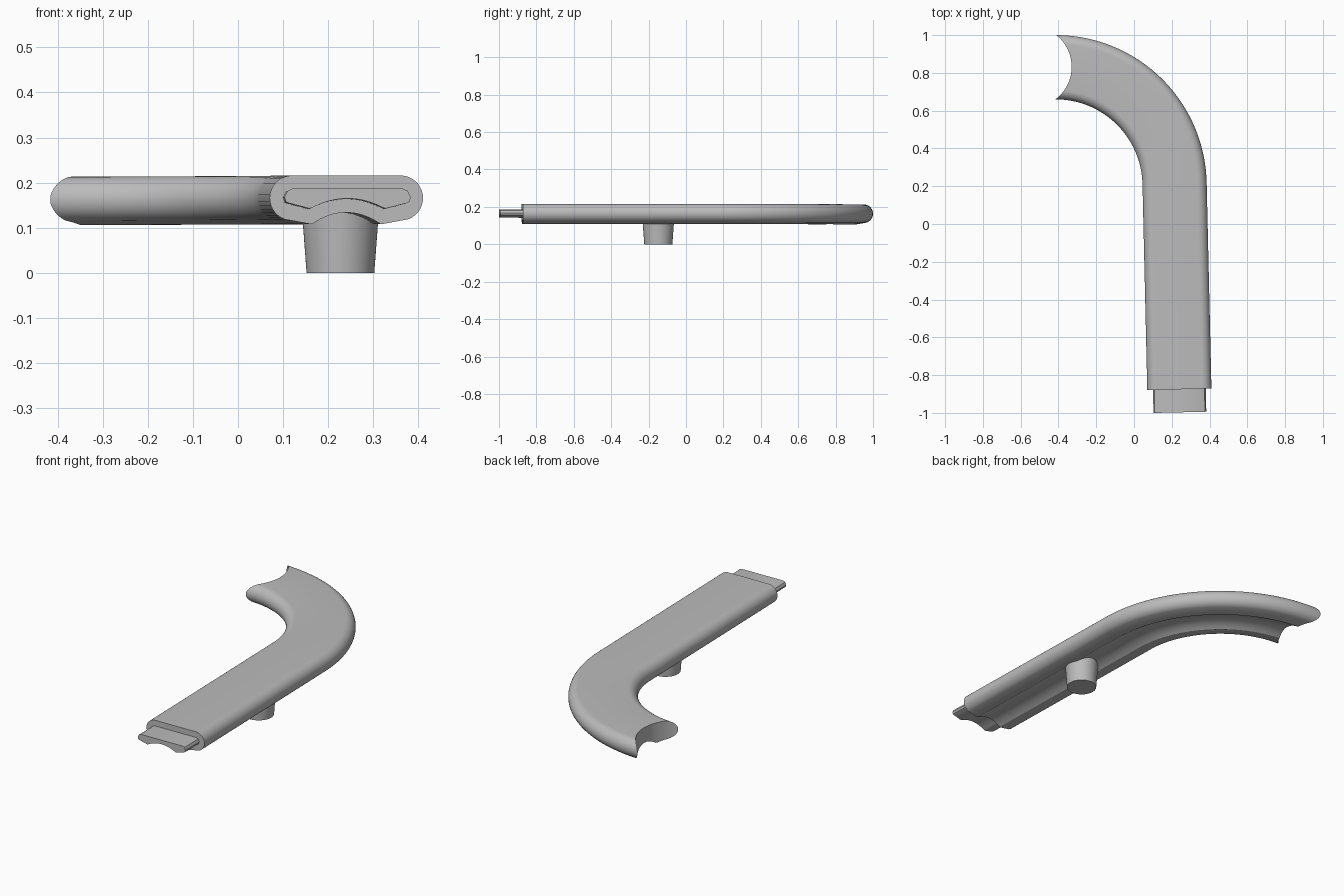
import bpy, bmesh, math
from mathutils import Vector

cube = bpy.data.objects.get("Cube")
if cube:
    bpy.data.objects.remove(cube, do_unlink=True)

grey = bpy.data.materials.new("plain grey")
grey.use_nodes = True
grey.diffuse_color = (0.5, 0.5, 0.5, 1)
grey.node_tree.nodes["Principled BSDF"].inputs["Base Color"].default_value = (0.5, 0.5, 0.5, 1)

# Centre line: a straight run, then a quarter bend
BEND_CENTRE = Vector((-0.415, 0.2))
BEND_RADIUS = 0.63
START = math.radians(1.33)


def straight_station(distance):
    normal = Vector((math.cos(START), math.sin(START)))
    tangent = Vector((-normal.y, normal.x))
    return BEND_CENTRE + normal * BEND_RADIUS - tangent * distance, normal


def bend_station(angle):
    normal = Vector((math.cos(angle), math.sin(angle)))
    return BEND_CENTRE + normal * BEND_RADIUS, normal


def add_object(name, bm):
    bmesh.ops.recalc_face_normals(bm, faces=bm.faces)
    mesh = bpy.data.meshes.new(name)
    bm.to_mesh(mesh)
    bm.free()
    mesh.materials.append(grey)
    obj = bpy.data.objects.new(name, mesh)
    bpy.context.collection.objects.link(obj)
    return obj


def sweep(name, half_profile, stations):
    """Mirror a half profile (top to bottom) and carry it along the stations."""
    profile = half_profile + [(-u, z) for u, z in reversed(half_profile) if u > 1e-6]
    bm = bmesh.new()
    rings = []
    for i, (point, normal) in enumerate(stations):
        drop = 0.003 * i / len(stations)
        rings.append([bm.verts.new((*(point + normal * u), z - drop)) for u, z in profile])
    count = len(profile)
    for a, b in zip(rings, rings[1:]):
        for i in range(count):
            j = (i + 1) % count
            bm.faces.new((a[i], a[j], b[j], b[i]))
    bm.faces.new(rings[0])
    bm.faces.new(rings[-1])
    return add_object(name, bm)


def cone(name, location, depth, bottom, top):
    bm = bmesh.new()
    bmesh.ops.create_cone(bm, cap_ends=True, segments=64, radius1=bottom, radius2=top, depth=depth)
    bmesh.ops.translate(bm, verts=bm.verts, vec=location)
    return add_object(name, bm)


def activate(obj):
    bpy.ops.object.select_all(action='DESELECT')
    obj.select_set(True)
    bpy.context.view_layer.objects.active = obj


def trough(half_width, low, high, steps=8):
    """Shallow arch along the underside, from its rim to the middle."""
    us = [half_width * (1 - i / steps) for i in range(steps + 1)]
    return [(u, high - (high - low) * (u / half_width) ** 2) for u in us]


# Rounded arm with a hollowed underside
rim = [math.radians(90 - 160 * i / 16) for i in range(17)]
arm_profile = [(0.12 + 0.05 * math.cos(a), 0.166 + 0.05 * math.sin(a)) for a in rim]
arm_profile += [(0.083, 0.109)] + trough(0.075, 0.109, 0.134)
bend = [START + (math.pi / 2 - START) * i / 48 for i in range(49)]
arm = sweep("arm", arm_profile, [straight_station(1.09)] + [bend_station(a) for a in bend])

# Round bite in the far end
cutter = cone("bite_cutter", (-0.545, 0.832, 0.16), 0.5, 0.215, 0.215)
cutter.hide_render = True
bite = arm.modifiers.new("bite", 'BOOLEAN')
bite.operation = 'DIFFERENCE'
bite.solver = 'EXACT'
bite.object = cutter
activate(arm)
bpy.ops.object.modifier_apply(modifier=bite.name)
bpy.data.objects.remove(cutter, do_unlink=True)

# Flat tongue at the near end
tongue_profile = [(0.122, 0.187), (0.133, 0.182), (0.14, 0.168), (0.137, 0.158), (0.131, 0.155), (0.085, 0.143)]
tongue_profile += trough(0.08, 0.144, 0.165)
tongue = sweep("tongue", tongue_profile, [straight_station(1.212), straight_station(1.07)])

# Tapered peg underneath
peg = cone("peg", (0.227, -0.148, 0.08), 0.16, 0.075, 0.087)

for obj in (arm, tongue, peg):
    activate(obj)
    bpy.ops.object.shade_smooth_by_angle(angle=math.radians(30))
